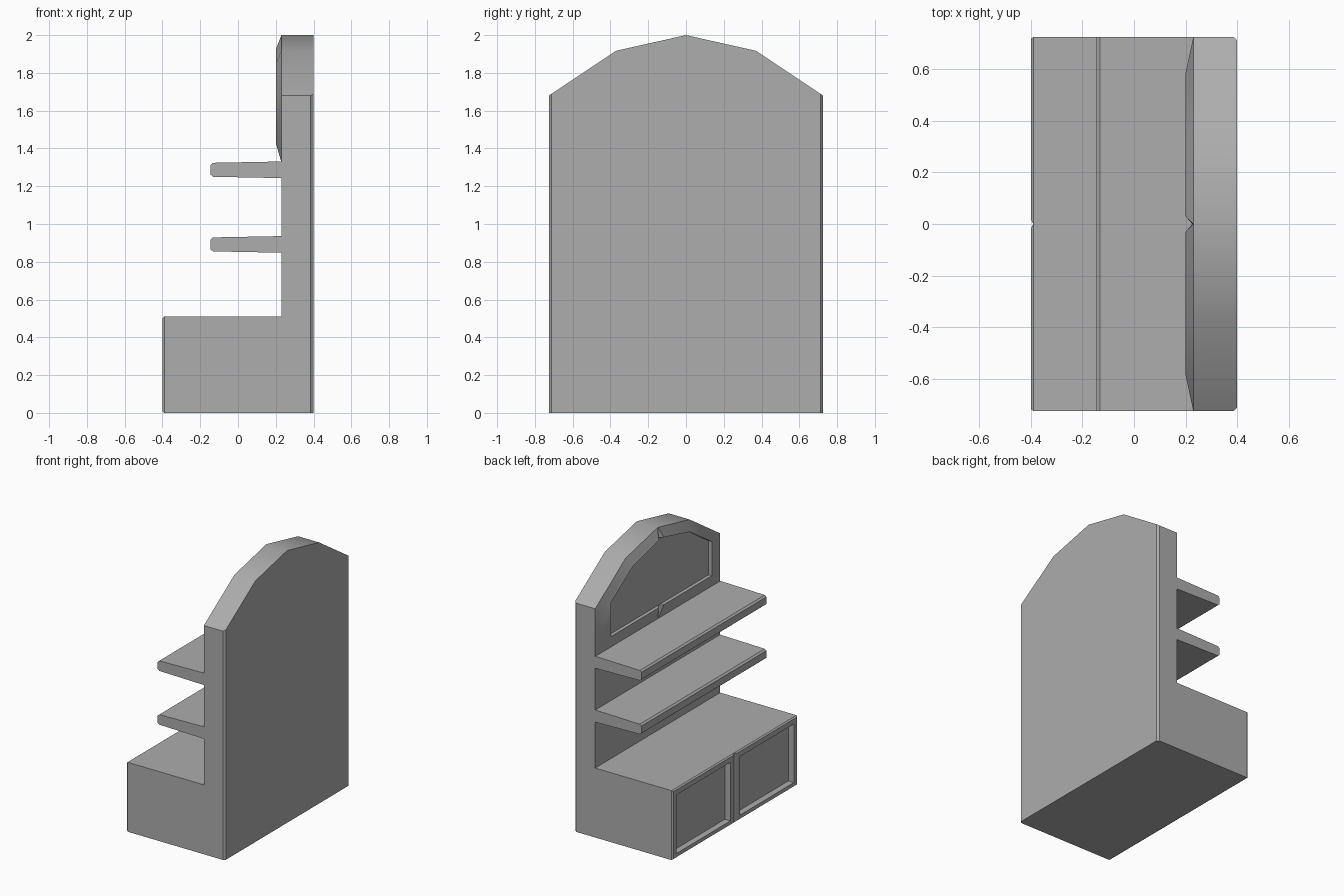
import bpy
import bmesh
from math import radians

cube = bpy.data.objects.get("Cube")
if cube:
    bpy.data.objects.remove(cube, do_unlink=True)

COLOUR = (0.418, 0.418, 0.418, 1)
grey = bpy.data.materials.new("mid grey")
grey.use_nodes = True
grey.diffuse_color = COLOUR
grey.node_tree.nodes["Principled BSDF"].inputs["Base Color"].default_value = COLOUR

HALF = 0.725      # half the width of the unit
FACE = 0.23       # front plane of the back panel


def loft(name, rings, cap_start=True):
    """Bridge matching point rings in order and close the ends."""
    bm = bmesh.new()
    loops = [[bm.verts.new(p) for p in ring] for ring in rings]
    for a, b in zip(loops, loops[1:]):
        for i in range(len(a)):
            j = (i + 1) % len(a)
            bm.faces.new((a[i], a[j], b[j], b[i]))
    if cap_start:
        bm.faces.new(loops[0][::-1])
    bm.faces.new(loops[-1])
    bmesh.ops.remove_doubles(bm, verts=bm.verts, dist=0.0005)
    bmesh.ops.recalc_face_normals(bm, faces=bm.faces)
    mesh = bpy.data.meshes.new(name)
    bm.to_mesh(mesh)
    bm.free()
    mesh.shade_smooth()
    mesh.set_sharp_from_angle(angle=radians(30))
    mesh.materials.append(grey)
    obj = bpy.data.objects.new(name, mesh)
    bpy.context.collection.objects.link(obj)


def rect(x, y0, y1, z0, z1):
    return [(x, y0, z0), (x, y1, z0), (x, y1, z1), (x, y0, z1)]


def arch(x, half, bottom, eave, shoulder, shoulder_z, top):
    return [(x, -half, bottom), (x, half, bottom), (x, half, eave),
            (x, shoulder, shoulder_z), (x, 0, top),
            (x, -shoulder, shoulder_z), (x, -half, eave)]


def split_arch(x, dip, gap, half, bottom, eave, shoulder, shoulder_z, top):
    """Arch outline pinched back to the dip plane on its centre line."""
    side = [(x, gap, bottom), (x, half, bottom), (x, half, eave),
            (x, shoulder, shoulder_z), (x, gap, top)]
    other = [(px, -y, z) for px, y, z in reversed(side)]
    return [(dip, 0, bottom)] + side + [(dip, 0, top)] + other


# Arched back panel with chamfered rear side edges
loft("back_panel", [
    arch(FACE, HALF, 0, 1.68, 0.37, 1.917, 2),
    arch(0.385, HALF, 0, 1.68, 0.37, 1.917, 2),
    arch(0.4, HALF - 0.013, 0, 1.689, 0.37, 1.917, 2)])

# Raised header frame around a recessed arched panel
inner = (0.585, 1.43, 1.68, 0.33, 1.85, 1.925)
loft("header_frame", [
    split_arch(FACE, FACE, 0, HALF, 1.325, 1.68, 0.37, 1.917, 2),
    split_arch(0.2, 0.226, 0.03, *inner),
    split_arch(0.226, 0.226, 0.03, *inner)], cap_start=False)

# Tapered shelves with a narrow front lip
for label, z in (("lower", 0.892), ("upper", 1.287)):
    loft(label + "_shelf", [
        rect(x, -HALF, HALF, z - h, z + h)
        for x, h in ((FACE, 0.044), (-0.132, 0.037), (-0.145, 0.026))])

# Base cabinet body
loft("base_cabinet", [rect(FACE, -HALF, HALF, 0, 0.51),
                      rect(-0.35, -HALF, HALF, 0, 0.51)])

# Two framed cabinet doors with recessed panels
for label, s in (("left", 1), ("right", -1)):
    loft(label + "_door", [
        rect(-0.35, 0, s * HALF, 0, 0.51),
        rect(-0.39, 0, s * HALF, 0, 0.51),
        rect(-0.4, s * 0.02, s * (HALF - 0.008), 0.008, 0.502),
        rect(-0.4, s * 0.055, s * 0.68, 0.035, 0.465),
        rect(-0.355, s * 0.055, s * 0.68, 0.035, 0.465)], cap_start=False)
